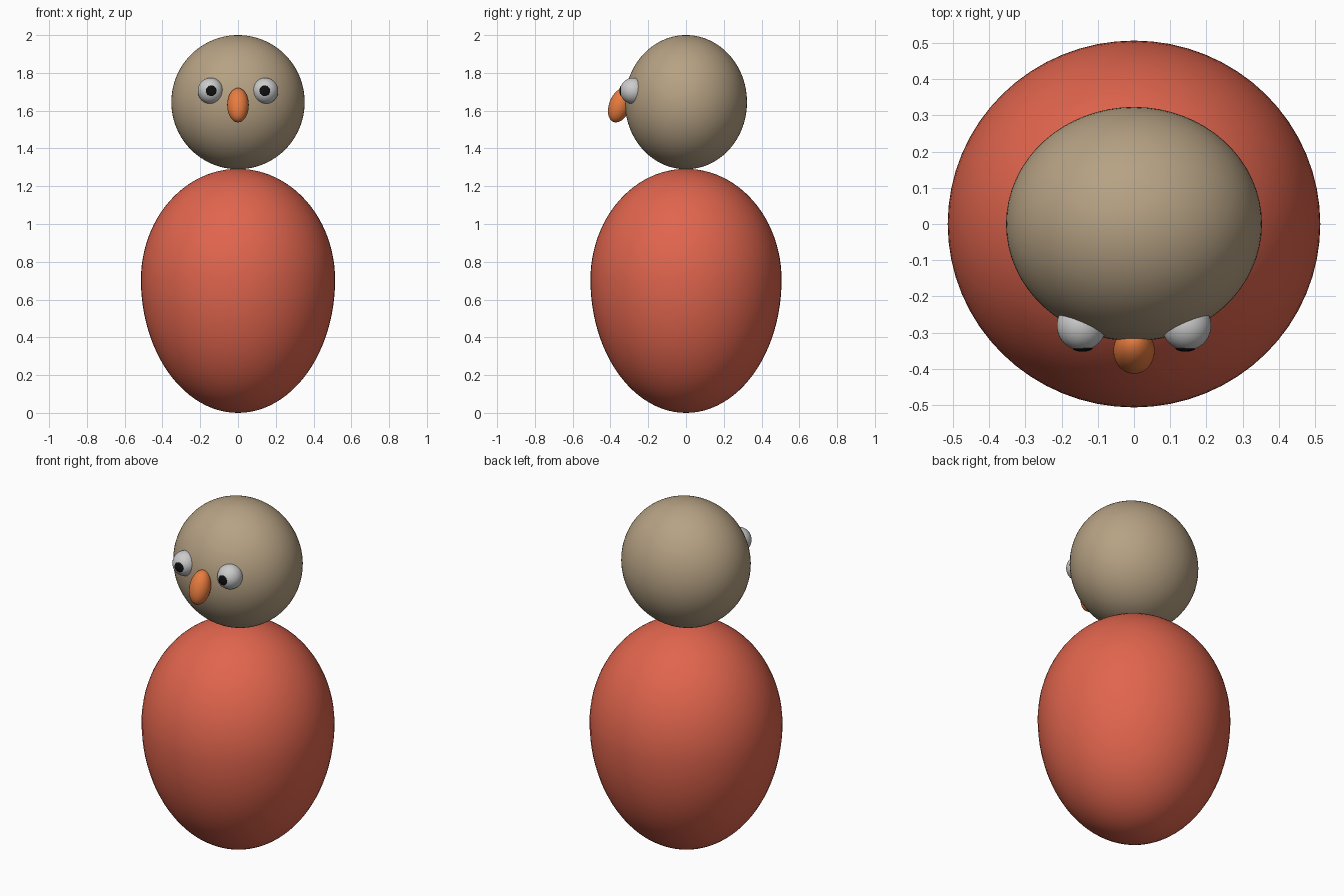
import bpy
from math import radians

if "Cube" in bpy.data.objects:
    bpy.data.objects.remove(bpy.data.objects["Cube"])


def material(name, color):
    m = bpy.data.materials.new(name)
    m.diffuse_color = (*color, 1)
    m.use_nodes = True
    m.node_tree.nodes["Principled BSDF"].inputs["Base Color"].default_value = m.diffuse_color
    return m


def ellipsoid(name, loc, radii, mat=None, tilt=0, segs=48, rings=32):
    bpy.ops.mesh.primitive_uv_sphere_add(segments=segs, ring_count=rings, radius=1)
    o = bpy.context.object
    o.name = name
    for v in o.data.vertices:
        v.co = [c * r for c, r in zip(v.co, radii)]
    o.location = loc
    o.rotation_euler.x = radians(tilt)
    if mat:
        o.data.materials.append(mat)
    bpy.ops.object.shade_smooth()
    return o


red = material("red", (0.75, 0.13, 0.075))
tan = material("tan", (0.47, 0.36, 0.23))
orange = material("orange", (0.8, 0.2, 0.05))
white = material("white", (0.8, 0.8, 0.8))
black = material("black", (0.005, 0.005, 0.005))

# Egg-shaped body: shorter upper half, longer lower half
body = ellipsoid("body", (0, 0, 0.705), (0.514, 0.506, 0.587), red, segs=64, rings=48)
for v in body.data.vertices:
    if v.co.z < 0:
        v.co.z *= 0.705 / 0.587

# Head, slightly flattened front to back
ellipsoid("head", (0, 0, 1.645), (0.353, 0.323, 0.355), tan, segs=64, rings=48)

# Beak, tip leaning forward
ellipsoid("beak", (0, -0.35, 1.629), (0.057, 0.057, 0.095), orange, tilt=-21)

# Eyes and pupils
for side, s in (("left", -1), ("right", 1)):
    ellipsoid(side + "_eye", (s * 0.145, -0.28, 1.705), (0.068, 0.069, 0.069), white)
    ellipsoid(side + "_pupil", (s * 0.142, -0.343, 1.705), (0.028, 0.009, 0.028), black,
              segs=24, rings=16)
